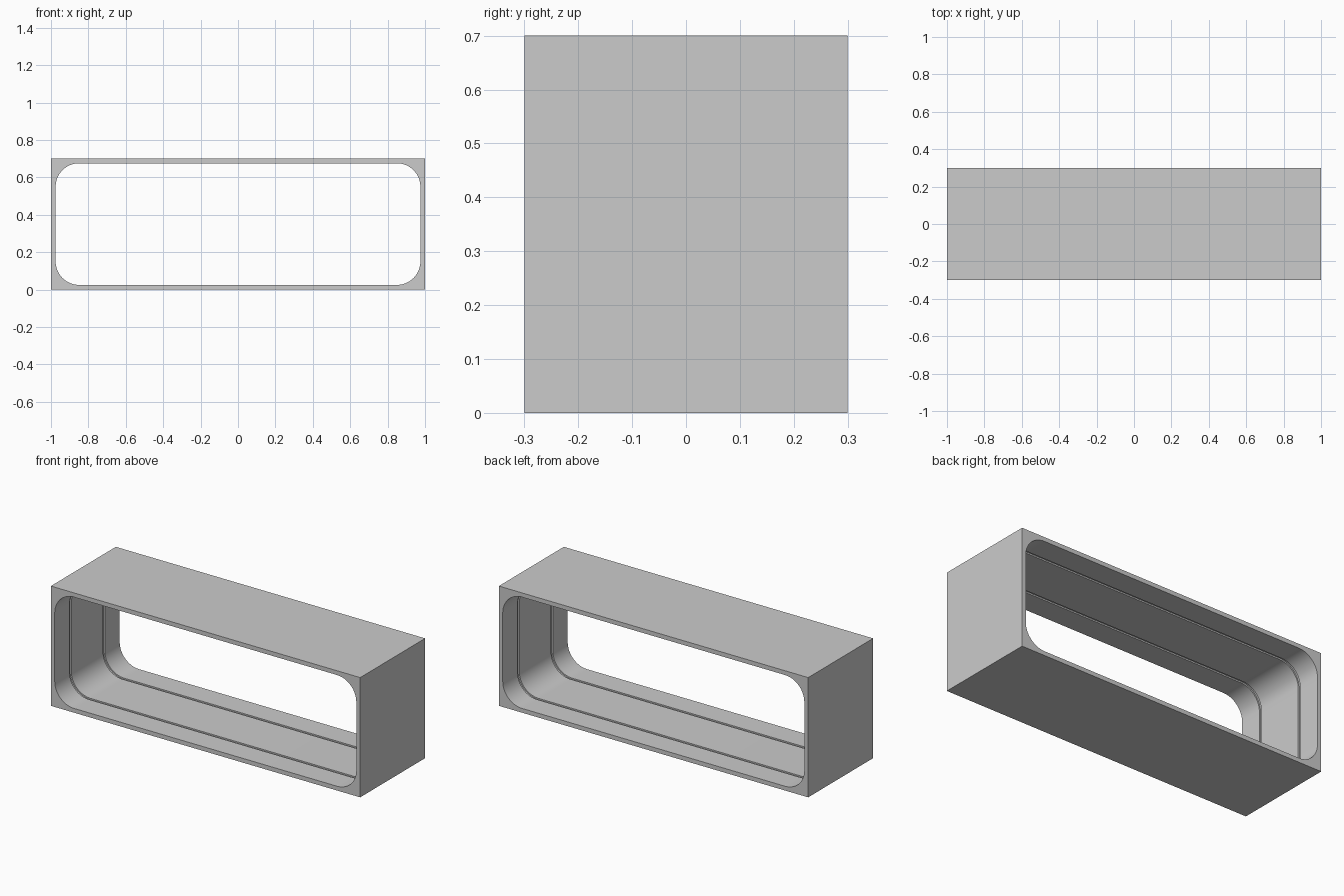
import bpy, bmesh, math

if "Cube" in bpy.data.objects:
    bpy.data.objects.remove(bpy.data.objects["Cube"])

W, D, H = 1.0, 0.3, 0.7      # half width, half depth, height
WALL, RAD, SEG = 0.025, 0.125, 16
GROOVE_Y, GROOVE_W, GROOVE_D = 0.155, 0.016, 0.008

CORNERS = [(1, 1), (-1, 1), (-1, -1), (1, -1)]
bm = bmesh.new()


def opening_loop(y, grow):
    """Rounded rectangle ring of the opening, enlarged by grow."""
    cx, cz, r = W - WALL - RAD, H / 2 - WALL - RAD, RAD + grow
    ring = []
    for k, (sx, sz) in enumerate(CORNERS):
        for i in range(SEG + 1):
            a = math.pi / 2 * (k + i / SEG)
            ring.append(bm.verts.new((sx * cx + r * math.cos(a), y,
                                      H / 2 + sz * cz + r * math.sin(a))))
    return ring


def bridge(a, b):
    n = len(a)
    for i in range(n):
        j = (i + 1) % n
        bm.faces.new((a[i], a[j], b[j], b[i]))


# Inner wall: a straight tunnel with two square grooves running round it
profile = [(-D, 0)]
for y in (-GROOVE_Y, GROOVE_Y):
    a, b = y - GROOVE_W / 2, y + GROOVE_W / 2
    profile += [(a, 0), (a, GROOVE_D), (b, GROOVE_D), (b, 0)]
profile.append((D, 0))
rings = [opening_loop(y, g) for y, g in profile]
for a, b in zip(rings, rings[1:]):
    bridge(a, b)

# Outer box walls
outer = [[bm.verts.new((sx * W, y, H / 2 + sz * H / 2)) for sx, sz in CORNERS]
         for y in (-D, D)]
bridge(*outer)

# Front and back rims: corner fans joined by straight strips
for box, ring in ((outer[0], rings[0]), (outer[1], rings[-1])):
    for k in range(4):
        s = k * (SEG + 1)
        for i in range(s, s + SEG):
            bm.faces.new((box[k], ring[i], ring[i + 1]))
        n = (k + 1) % 4
        bm.faces.new((box[k], ring[s + SEG], ring[n * (SEG + 1)], box[n]))

bmesh.ops.recalc_face_normals(bm, faces=bm.faces)
mesh = bpy.data.meshes.new("shelf_frame")
bm.to_mesh(mesh)
bm.free()
frame = bpy.data.objects.new("shelf_frame", mesh)
bpy.context.collection.objects.link(frame)
bpy.context.view_layer.objects.active = frame
frame.select_set(True)
bpy.ops.object.shade_smooth_by_angle(angle=math.radians(30))
